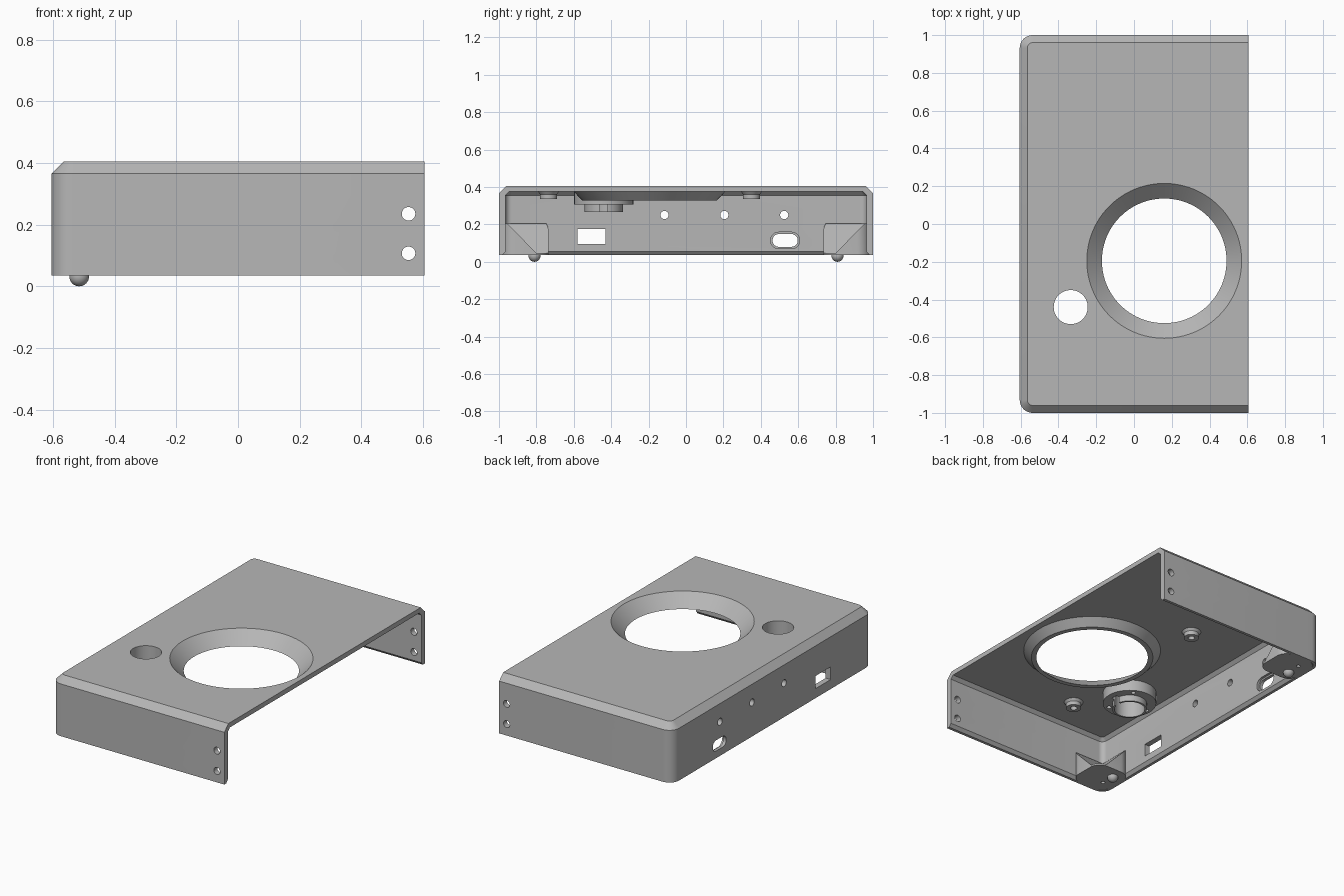
import bpy, bmesh, math
from mathutils import Matrix, Vector

if "Cube" in bpy.data.objects:
    bpy.data.objects.remove(bpy.data.objects["Cube"], do_unlink=True)

grey = bpy.data.materials.new("plain grey")
grey.use_nodes = True
COLOUR = (0.47, 0.47, 0.47, 1)
grey.diffuse_color = COLOUR
grey.node_tree.nodes["Principled BSDF"].inputs["Base Color"].default_value = COLOUR

X, Y, BOTTOM, TOP = 0.605, 1.0, 0.035, 0.405
ROOF = 0.375          # underside of the roof
FX, FY = -0.515, 0.81  # foot position


def make(name, bm):
    bmesh.ops.recalc_face_normals(bm, faces=bm.faces)
    mesh = bpy.data.meshes.new(name)
    bm.to_mesh(mesh)
    bm.free()
    mesh.materials.append(grey)
    ob = bpy.data.objects.new(name, mesh)
    bpy.context.collection.objects.link(ob)
    return ob


def loft(name, rings):
    """Closed solid through rings of equal point count."""
    bm = bmesh.new()
    rows = [[bm.verts.new(p) for p in ring] for ring in rings]
    n = len(rows[0])
    for a, b in zip(rows, rows[1:]):
        for i in range(n):
            j = (i + 1) % n
            bm.faces.new((a[i], a[j], b[j], b[i]))
    bm.faces.new(rows[0])
    bm.faces.new(rows[-1])
    return make(name, bm)


def lathe(name, profile, x, y, n=64):
    """Solid of revolution from (radius, z) pairs."""
    turns = [2 * math.pi * i / n for i in range(n)]
    return loft(name, [[(x + r * math.cos(a), y + r * math.sin(a), z) for a in turns]
                       for r, z in profile])


def rod(name, centre, r, axis, length, n=32):
    bm = bmesh.new()
    turn = Vector((0, 0, 1)).rotation_difference(Vector(axis)).to_matrix().to_4x4()
    bmesh.ops.create_cone(bm, cap_ends=True, segments=n, radius1=r, radius2=r, depth=length,
                          matrix=Matrix.Translation(centre) @ turn)
    return make(name, bm)


def box(name, lo, hi, round_axis=None, r=0.0):
    lo, hi = Vector(lo), Vector(hi)
    bm = bmesh.new()
    bmesh.ops.create_cube(bm, size=1, matrix=Matrix.Translation((lo + hi) / 2)
                          @ Matrix.Diagonal((*(hi - lo), 1)))
    if round_axis is not None:
        edges = [e for e in bm.edges
                 if abs(e.verts[0].co[round_axis] - e.verts[1].co[round_axis]) > 1e-4]
        bmesh.ops.bevel(bm, geom=edges, offset=r, segments=8, profile=0.5, affect='EDGES')
    return make(name, bm)


def combine(ob, tool, operation='DIFFERENCE'):
    mod = ob.modifiers.new("shape", 'BOOLEAN')
    mod.operation, mod.object, mod.solver = operation, tool, 'EXACT'
    bpy.context.view_layer.objects.active = ob
    bpy.ops.object.modifier_apply(modifier=mod.name)
    bpy.data.objects.remove(tool, do_unlink=True)


def outline(inset, z, xend=X):
    """Footprint with two rounded corners on the closed side."""
    r = max(0.068 - inset, 0.012)
    pts = [(xend, -Y + inset, z)]
    for s, start in ((-1, 270), (1, 180)):
        for i in range(9):
            a = math.radians(start - 90 * i / 8)
            pts.append((-X + inset + r + r * math.cos(a),
                        s * (Y - inset - r) + r * math.sin(a), z))
    return pts + [(xend, Y - inset, z)]


# Shell: chamfered outside, hollow inside, open below and on one side
shell = loft("enclosure_shell", [outline(0, BOTTOM), outline(0, 0.365), outline(0.04, TOP)])
combine(shell, loft("cavity", [outline(0.018, 0.0, 1), outline(0.018, BOTTOM, 1),
                               outline(0.035, 0.054, 1), outline(0.035, 0.355, 1),
                               outline(0.055, ROOF, 1)]))

# Funnel-shaped large opening
HX, HY = 0.16, -0.195
combine(shell, lathe("funnel", [(0.36, 0.328), (0.405, ROOF), (0.405, 0.39)], HX, HY, 96), 'UNION')
combine(shell, lathe("funnel_hole", [(0.33, 0.25), (0.33, 0.328), (0.41, TOP), (0.43, 0.425)],
                     HX, HY, 96))

# Small round opening
KX, KY = -0.335, -0.44
combine(shell, rod("knob_hole", (KX, KY, 0.4), 0.09, (0, 0, 1), 0.2, 48))

# Screw holes in the end walls and small holes in the long wall
for s in (-1, 1):
    for z in (0.107, 0.235):
        combine(shell, rod("screw_hole", (0.553, s * Y, z), 0.022, (0, 1, 0), 0.2))
for y in (-0.115, 0.205, 0.525):
    combine(shell, rod("button_hole", (-X, y, 0.25), 0.022, (1, 0, 0), 0.2))

# Connector openings in the long wall
combine(shell, box("port", (-0.7, -0.58, 0.095), (-0.5, -0.43, 0.175)))
combine(shell, box("slot", (-0.7, 0.463, 0.08), (-0.5, 0.597, 0.148), 0, 0.033))
combine(shell, box("slot_recess", (-0.585, 0.452, 0.07), (-0.5, 0.608, 0.158), 0, 0.043))

# Ring mount under the small opening
mount = lathe("ring_mount", [(0.158, 0.305), (0.158, 0.38)], KX, KY)
combine(mount, rod("collar", (KX, KY, 0.3225), 0.102, (0, 0, 1), 0.115, 48), 'UNION')
combine(mount, rod("bore", (KX, KY, 0.3), 0.09, (0, 0, 1), 0.3, 48))
combine(mount, box("notch", (KX + 0.05, KY - 0.02, 0.2), (KX + 0.12, KY + 0.02, 0.33)))
for deg in (60, 180, 300):
    a = math.radians(deg)
    combine(mount, rod("mount_screw_hole", (KX + 0.13 * math.cos(a), KY + 0.13 * math.sin(a), 0.3),
                       0.014, (0, 0, 1), 0.1, 16))
parts = [shell, mount]

# Two screw bosses under the roof
for label, y in (("front", -0.735), ("back", 0.35)):
    boss = lathe(label + "_boss", [(0.045, 0.335), (0.045, 0.36), (0.06, 0.38)], -0.15, y, 32)
    combine(boss, rod("boss_hole", (-0.15, y, 0.33), 0.02, (0, 0, 1), 0.06, 16))
    parts.append(boss)

# Corner braces: two crossed wedges trimmed to a rounded footprint, with a round foot
WEDGE = [(0, BOTTOM), (0.25, BOTTOM), (0.25, 0.046), (0.185, 0.046), (0.03, 0.205), (0, 0.205)]
CX, CY = -0.59, 0.985
for label, s in (("front", -1), ("back", 1)):
    brace = loft(label + "_corner_brace",
                 [[(x, s * (CY - d), z) for d, z in WEDGE] for x in (CX, CX + 0.25)])
    combine(brace, loft("cross", [[(CX + d, s * (CY - t), z) for d, z in WEDGE]
                                  for t in (0, 0.25)]), 'UNION')
    ya, yb = sorted((s * CY, s * (CY - 0.25)))
    combine(brace, box("footprint", (CX, ya, 0), (CX + 0.25, yb, 0.3), 2, 0.07), 'INTERSECT')
    combine(brace, rod("brace_hole", (FX, s * 0.9, BOTTOM), 0.012, (0, 0, 1), 0.05, 16))
    bm = bmesh.new()
    bmesh.ops.create_uvsphere(bm, u_segments=24, v_segments=16, radius=0.032,
                              matrix=Matrix.Translation((FX, s * FY, 0.032)))
    parts += [brace, make(label + "_foot", bm)]

# Smooth curved surfaces, keep edges sharp
bpy.ops.object.select_all(action='DESELECT')
for ob in parts:
    ob.select_set(True)
bpy.context.view_layer.objects.active = shell
bpy.ops.object.shade_smooth_by_angle(angle=math.radians(30))
